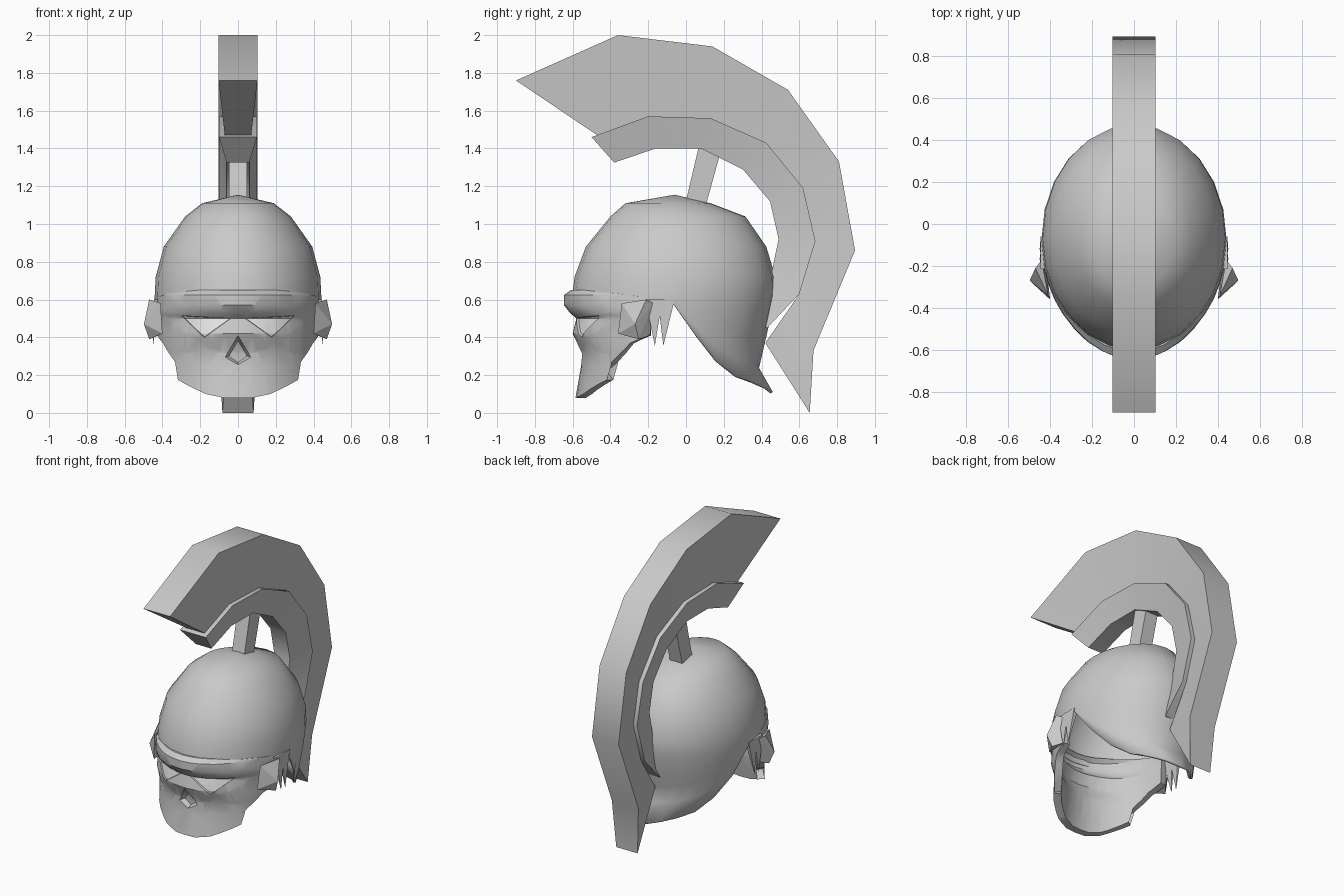
import bpy, bmesh
from math import sin, cos, pi, radians
from mathutils import Vector

if "Cube" in bpy.data.objects:
    bpy.data.objects.remove(bpy.data.objects["Cube"])


def material(name, value):
    m = bpy.data.materials.new(name)
    m.use_nodes = True
    m.diffuse_color = (value, value, value, 1)
    m.node_tree.nodes["Principled BSDF"].inputs["Base Color"].default_value = m.diffuse_color
    return m


METAL, WHITE = material("grey metal", 0.59), material("white", 1.0)


def finish(name, bm, mirror=False, thickness=0, smooth=None):
    mesh = bpy.data.meshes.new(name)
    bm.to_mesh(mesh)
    bm.free()
    ob = bpy.data.objects.new(name, mesh)
    bpy.context.collection.objects.link(ob)
    for m in (METAL, WHITE):
        mesh.materials.append(m)
    if mirror:
        ob.modifiers.new("mirror", "MIRROR").use_clip = True
    if thickness:
        mod = ob.modifiers.new("thickness", "SOLIDIFY")
        mod.thickness, mod.offset = thickness, -1
    if smooth:
        bpy.ops.object.select_all(action="DESELECT")
        ob.select_set(True)
        bpy.context.view_layer.objects.active = ob
        bpy.ops.object.shade_smooth_by_angle(angle=radians(smooth))


def face_out(bm):
    bmesh.ops.recalc_face_normals(bm, faces=bm.faces)


def lerp_table(table, t):
    """Interpolate rows (key, values...) sorted by rising key."""
    if t <= table[0][0]:
        return table[0][1:]
    for a, b in zip(table, table[1:]):
        if t <= b[0]:
            f = (t - a[0]) / (b[0] - a[0])
            return [p + (q - p) * f for p, q in zip(a[1:], b[1:])]
    return table[-1][1:]


# Curved strip between two side profiles, narrower on its inner edge
def strip(name, outer, inner, wide, narrow, end=1.0):
    bm = bmesh.new()
    rings = []
    for i, (o, n) in enumerate(zip(outer, inner)):
        s = end if i == len(outer) - 1 else 1
        corners = ((-wide, o), (wide, o), (narrow, n), (-narrow, n))
        rings.append([bm.verts.new((w * s, *p)) for w, p in corners])
    for a, b in zip(rings, rings[1:]):
        for k in range(4):
            bm.faces.new((a[k], a[k - 1], b[k - 1], b[k]))
    bm.faces.new(rings[0])
    bm.faces.new(rings[-1])
    face_out(bm)
    finish(name, bm, smooth=50)


seam = [(-.2, 1.57), (.13, 1.56), (.425, 1.43), (.62, 1.19), (.685, .91), (.6, .63)]
strip("crest_plume",
      [(-.9, 1.76), (-.36, 2), (.14, 1.94), (.54, 1.71), (.81, 1.33), (.895, .86),
       (.675, .33), (.655, 0)],
      [(-.47, 1.47)] + seam + [(.42, .37)], .103, .07, .8)
strip("crest_holder", [(-.5, 1.46)] + seam + [(.43, .45)],
      [(-.38, 1.325), (-.16, 1.4), (.08, 1.4), (.3, 1.29), (.445, 1.12), (.49, .92),
       (.455, .75), (.38, .46)], .1, .06)
strip("crest_strut", [(.1, 1.08), (.18, 1.37)], [(-.01, 1.08), (.07, 1.42)], .048, .048)

# Helmet bowl: rows are height, front reach, back reach, half width
BOWL = [(.11, .53, .53, .36), (.23, .53, .455, .37), (.36, .53, .485, .41),
        (.6, .535, .54, .442), (.72, .52, .543, .436), (.88, .46, .495, .393),
        (1.04, .33, .385, .28), (1.11, .25, .2, .19)]
RIM = [(0, .6), (85, .595), (93, .57), (105, .4), (120, .27), (135, .19), (150, .16), (180, .11)]
bm = bmesh.new()
apex = bm.verts.new((0, -.06, 1.155))
columns = []
for k in range(13):
    a = pi * k / 12
    rim = lerp_table(RIM, 15 * k)[0]
    heights = [1.11, 1.04, .88, .72, .62] + [.62 + (rim - .62) * t / 4 for t in range(1, 5)]
    column = []
    for z in heights:
        front, back, w = lerp_table(BOWL, z)
        reach = front if k <= 6 else back
        column.append(bm.verts.new((w * sin(a), -.07 - reach * cos(a), z)))
    columns.append(column)
for a, b in zip(columns, columns[1:]):
    bm.faces.new((apex, a[0], b[0]))
    for i in range(len(a) - 1):
        bm.faces.new((a[i], a[i + 1], b[i + 1], b[i]))
face_out(bm)
finish("helmet_bowl", bm, mirror=True, thickness=.015, smooth=40)

# Face mask: half outline as (degrees round the face, height)
OUTLINE = [(0, .08), (10, .08), (23, .1), (47, .175), (39, .22), (50, .27), (66, .37),
           (79, .41), (79, .61), (60, .63), (30, .65), (0, .65)]
EYE = [(5, .5), (43, .515), (24, .4)]
NOSE = [(0, .41), (-9, .295), (0, .255), (9, .295)]
# Rows are height, front reach, brow bulge, half width
REACH = [(.08, .485, 0, .435), (.25, .455, 0, .435), (.32, .455, 0, .435),
         (.42, .5, 0, .435), (.5, .48, 0, .435), (.53, .5, .015, .44),
         (.57, .5, .045, .44), (.625, .495, .05, .435), (.65, .475, .035, .42)]


def flat(p):
    return Vector((radians(p[0]), 0, p[1]))


def inside(f, loop):
    """True when a front face lies in a convex loop."""
    c = f.calc_center_median()
    if c.y > 1e-4:
        return False
    pts = [flat(p) for p in loop]
    sides = [(b - a).cross(c - a).y for a, b in zip(pts, pts[1:] + pts[:1])]
    return all(s > 0 for s in sides) or all(s < 0 for s in sides)


bm = bmesh.new()
bm.faces.new([bm.verts.new(flat(p)) for p in OUTLINE])
bmesh.ops.triangulate(bm, faces=bm.faces)
cuts = [(flat((d, 0)), Vector((1, 0, 0))) for d in range(10, 79, 10)]
cuts += [(Vector((0, 0, row[0])), Vector((0, 0, 1))) for row in REACH[1:-1]]
for loop in (EYE, NOSE):
    for p, q in zip(loop, loop[1:] + loop[:1]):
        d = flat(q) - flat(p)
        cuts.append((flat(p), Vector((-d.z, 0, d.x)).normalized()))
for co, no in cuts:
    bmesh.ops.bisect_plane(bm, geom=bm.verts[:] + bm.edges[:] + bm.faces[:],
                           dist=1e-5, plane_co=co, plane_no=no)

# Thicken the flat mask, leaving it open along the middle
shell = bmesh.ops.extrude_face_region(bm, geom=bm.faces[:], use_keep_orig=True)["geom"]
for v in shell:
    if isinstance(v, bmesh.types.BMVert):
        v.co.y = .05
walls = [f for f in bm.faces if all(v.co.x < 1e-4 for v in f.verts)]
bmesh.ops.delete(bm, geom=walls, context="FACES_ONLY")
face_out(bm)
eye = [f for f in bm.faces if inside(f, EYE)]
nose = [f for f in bm.faces if inside(f, NOSE)]

# Wrap it round the face
for v in bm.verts:
    a, depth, z = v.co
    reach, bulge, w = lerp_table(REACH, z)
    reach += bulge * cos(a) ** 2
    v.co = ((w - depth) * sin(a), -.1 - (reach - depth) * cos(a), z)
face_out(bm)

# Sink the eyes and the nose
for faces, border, depth in ((eye, .002, .012), (nose, .014, .035)):
    bmesh.ops.inset_region(bm, faces=faces, thickness=border, use_even_offset=True)
    for v in {v for f in faces for v in f.verts}:
        v.co.y += depth
for f in eye:
    f.material_index = 1
for v in bm.verts:
    if v.co.x < .002:
        v.co.x = 0
finish("face_mask", bm, mirror=True, smooth=35)

# Faceted ear guards
bm = bmesh.new()
for p in [(.44, -.17, .58), (.47, -.21, .6), (.498, -.27, .47), (.47, -.25, .39),
          (.4, -.36, .42), (.41, -.34, .58), (.42, -.19, .41)]:
    bm.verts.new(p)
bmesh.ops.convex_hull(bm, input=bm.verts)
face_out(bm)
finish("ear_guards", bm, mirror=True)

# Pointed tassels hanging behind the ear guards
bm = bmesh.new()
for y, lean in ((-.175, .01), (-.11, -.01)):
    top = [bm.verts.new((.43 + dx, y + dy, .6))
           for dx, dy in ((-.015, -.04), (.015, -.04), (.015, .05), (-.015, .05))]
    tip = bm.verts.new((.45, y + lean, .355))
    bm.faces.new(top)
    for k in range(4):
        bm.faces.new((top[k - 1], top[k], tip))
face_out(bm)
finish("side_tassels", bm, mirror=True)
